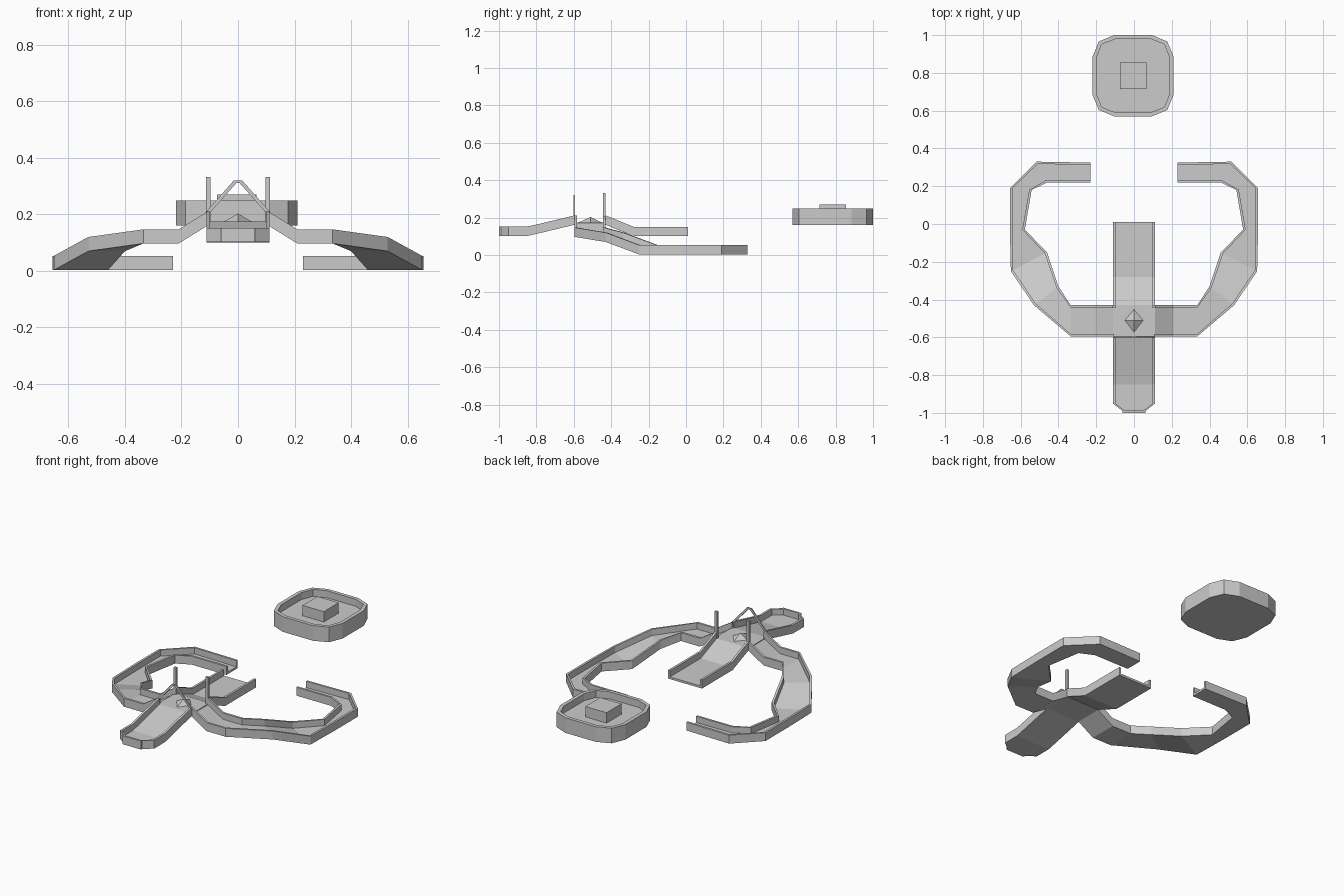
import bpy, bmesh
from mathutils import Vector

if "Cube" in bpy.data.objects:
    bpy.data.objects.remove(bpy.data.objects["Cube"])

WALL, DEPTH, FLOOR = 0.013, 0.05, 0.013


def finish(name, bm):
    bmesh.ops.recalc_face_normals(bm, faces=bm.faces)
    me = bpy.data.meshes.new(name)
    bm.to_mesh(me)
    bm.free()
    ob = bpy.data.objects.new(name, me)
    bpy.context.collection.objects.link(ob)
    return ob


def channel(name, stations):
    """U-shaped trough; each station is (left xy, right xy, wall top z)."""
    bm = bmesh.new()
    rings = []
    for l, r, z in stations:
        l, r = Vector(l), Vector(r)
        d = (r - l).normalized() * WALL
        lo, fl = z - DEPTH, z - DEPTH + FLOOR
        sec = [(l, lo), (l, z), (l + d, z), (l + d, fl),
               (r - d, fl), (r - d, z), (r, z), (r, lo)]
        rings.append([bm.verts.new((p.x, p.y, h)) for p, h in sec])
    for a, b in zip(rings, rings[1:]):
        for i in range(8):
            j = (i + 1) % 8
            bm.faces.new((a[i], a[j], b[j], b[i]))
    for ring in (rings[0], rings[-1]):
        for q in ((0, 1, 2, 3), (0, 3, 4, 7), (4, 5, 6, 7)):
            bm.faces.new([ring[i] for i in q])
    return finish(name, bm)


def box(name, lo, hi):
    bm = bmesh.new()
    bmesh.ops.create_cube(bm, size=1)
    for v in bm.verts:
        v.co = [(a + b) / 2 + c * (b - a) for a, b, c in zip(lo, hi, v.co)]
    return finish(name, bm)


def prism(name, pts, y0, y1):
    """Extrude an xz outline along y."""
    bm = bmesh.new()
    f = bm.faces.new([bm.verts.new((x, y0, z)) for x, z in pts])
    ext = bmesh.ops.extrude_face_region(bm, geom=[f])
    for v in ext["geom"]:
        if isinstance(v, bmesh.types.BMVert):
            v.co.y = y1
    return finish(name, bm)


# curved side tracks: inner edge, outer edge, wall top
side = [((0.105, -0.43), (0.105, -0.595), 0.212),
        ((0.21, -0.43), (0.21, -0.595), 0.147),
        ((0.335, -0.43), (0.335, -0.595), 0.147),
        ((0.40, -0.33), (0.53, -0.43), 0.12),
        ((0.46, -0.15), (0.652, -0.25), 0.053),
        ((0.578, -0.03), (0.657, -0.03), 0.053),
        ((0.542, 0.18), (0.657, 0.19), 0.053),
        ((0.46, 0.22), (0.515, 0.33), 0.053),
        ((0.23, 0.22), (0.23, 0.325), 0.053)]
for s, label in ((1, "right"), (-1, "left")):
    channel(label + "_curved_track",
            [((s * a[0], a[1]), (s * b[0], b[1]), z) for a, b, z in side])
    # gate posts
    box(label + "_post", (s * 0.105 - 0.008, -0.445, 0.16), (s * 0.105 + 0.008, -0.43, 0.333))

# straight ramps
channel("rear_ramp", [((-0.112, y), (0.112, y), z) for y, z in
                      ((-0.43, 0.212), (-0.28, 0.151), (0.01, 0.151))])
channel("front_ramp", [((-w, y), (w, y), z) for w, y, z in
                       ((0.112, -0.595, 0.212), (0.112, -0.80, 0.163), (0.112, -0.85, 0.152),
                        (0.112, -0.95, 0.152), (0.047, -1.0, 0.152))])
box("front_ramp_end", (-0.06, -1.0, 0.102), (0.06, -0.988, 0.152))

# central junction floor and its small peak
box("junction_floor", (-0.112, -0.595, 0.16), (0.112, -0.43, 0.175))
bm = bmesh.new()
base = [bm.verts.new(p) for p in
        ((0, -0.575, 0.174), (0.05, -0.51, 0.174), (0, -0.45, 0.174), (-0.05, -0.51, 0.174))]
tip = bm.verts.new((0, -0.51, 0.203))
bm.faces.new(base)
for i in range(4):
    bm.faces.new((base[i], base[(i + 1) % 4], tip))
finish("junction_peak", bm)

# pointed arch over the front ramp
prism("pointed_arch", [(-0.112, 0.19), (-0.112, 0.21), (-0.015, 0.32), (0.015, 0.32),
                       (0.112, 0.21), (0.112, 0.19), (0.1, 0.19), (0.1, 0.205),
                       (0.005, 0.312), (-0.005, 0.312), (-0.1, 0.205), (-0.1, 0.19)],
      -0.602, -0.594)

# rounded square island with raised rim
bm = bmesh.new()
bmesh.ops.create_cube(bm, size=1)
for v in bm.verts:
    v.co = Vector((v.co.x * 0.43, v.co.y * 0.43, v.co.z * 0.09)) + Vector((-0.005, 0.785, 0.205))
upright = [e for e in bm.edges if abs(e.verts[0].co.z - e.verts[1].co.z) > 0.05]
bmesh.ops.bevel(bm, geom=upright, offset=0.115, segments=2, profile=0.5, affect='EDGES')
bm.normal_update()
top = max(bm.faces, key=lambda f: f.normal.z)
bmesh.ops.inset_region(bm, faces=[top], thickness=0.022)
ext = bmesh.ops.extrude_discrete_faces(bm, faces=[top])
for v in ext["faces"][0].verts:
    v.co.z = 0.208
finish("island", bm)
box("island_block", (-0.075, 0.715, 0.2), (0.065, 0.855, 0.27))
